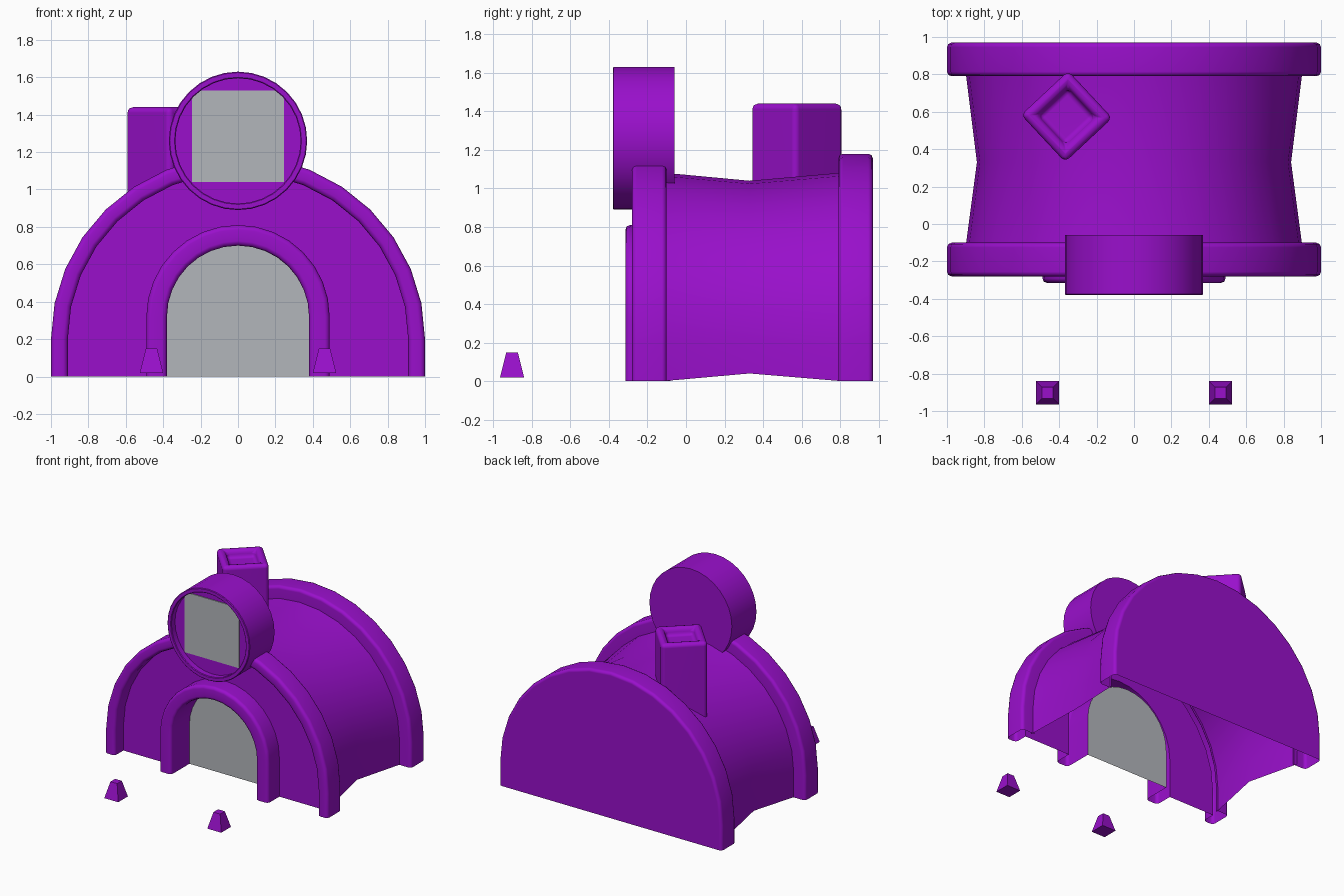
import bpy, bmesh, math
from mathutils import Matrix

if "Cube" in bpy.data.objects:
    bpy.data.objects.remove(bpy.data.objects["Cube"])


def material(name, color):
    m = bpy.data.materials.new(name)
    m.diffuse_color = (*color, 1)
    m.use_nodes = True
    m.node_tree.nodes["Principled BSDF"].inputs["Base Color"].default_value = m.diffuse_color
    return m


PURPLE = material("purple", (0.32, 0.005, 0.60))
GREY = material("grey", (0.45, 0.47, 0.50))


def finish(bm, name, angle=32, weighted=False):
    me = bpy.data.meshes.new(name)
    bm.to_mesh(me)
    bm.free()
    me.materials.append(PURPLE)
    me.materials.append(GREY)
    for p in me.polygons:
        p.use_smooth = True
    me.set_sharp_from_angle(angle=math.radians(angle))
    ob = bpy.data.objects.new(name, me)
    bpy.context.collection.objects.link(ob)
    if weighted:
        mod = ob.modifiers.new("flat_panels", 'WEIGHTED_NORMAL')
        mod.keep_sharp = True
    return ob


def arch(r, y, base=0.2, squash=0.98, foot=0.0):
    """Arch outline from the right foot over the top to the left foot."""
    arc = [(r * math.cos(math.pi * i / 16), y,
            base + r * squash * math.sin(math.pi * i / 16)) for i in range(17)]
    return [(r, y, foot)] + arc + [(-r, y, foot)]


def door_arch(r, y):
    return arch(r, y, 0.32, 1.0)


def circle(r, y, z, n=32):
    return [(r * math.cos(2 * math.pi * i / n), y,
             z + r * math.sin(2 * math.pi * i / n)) for i in range(n)]


def loft(bm, rings, closed=False, cap_start=False, cap_end=False):
    """Skin rings ordered from back to front, or outside to inside."""
    vs = [[bm.verts.new(p) for p in ring] for ring in rings]
    n = len(vs[0])
    for a, b in zip(vs, vs[1:]):
        for i in range(n if closed else n - 1):
            j = (i + 1) % n
            bm.faces.new((a[i], a[j], b[j], b[i]))
    if cap_start:
        bm.faces.new(vs[0][::-1])
    return bm.faces.new(vs[-1]) if cap_end else None


def rounded(r, y, dr, dy, s=0.025):
    """Profile points (radius, y) rounding a corner, from dr side to dy side."""
    k = s * 0.293
    return [(r + dr * s, y), (r + dr * k, y + dy * k), (r, y + dy * s)]


# Waisted tunnel body, open underneath
bm = bmesh.new()
loft(bm, [arch(0.9, 0.81),
          arch(0.84, 0.33, 0.22, 0.976, 0.04),
          arch(0.9, -0.12)])
finish(bm, "tunnel_body")

# Back wall with its rounded rim
bm = bmesh.new()
prof = (rounded(1, 0.97, -1, -1)
        + rounded(1, 0.79, -1, 1)[::-1] + [(0.88, 0.79)])
loft(bm, [arch(r, y) for r, y in prof], cap_start=True)
finish(bm, "back_wall", 50, True)

# Front rim, recessed wall, raised door frame and door in one skin
bm = bmesh.new()
rim = ([(0.88, -0.10)] + rounded(1, -0.10, -1, -1)
       + rounded(1, -0.28, -1, 1)[::-1]
       + rounded(0.91, -0.28, 1, 1) + [(0.91, -0.17)])
frame = ([(0.49, -0.17)] + rounded(0.49, -0.315, -1, 1)[::-1]
         + rounded(0.38, -0.315, 1, 1) + [(0.38, -0.08)])
door = loft(bm, [arch(r, y) for r, y in rim]
            + [door_arch(r, y) for r, y in frame], cap_end=True)
door.material_index = 1
finish(bm, "front_wall_and_door", 50, True)

# Round window drum with a recessed front
bm = bmesh.new()
ZW = 1.26
prof = [(0.37, -0.06), (0.37, -0.375), (0.365, -0.38), (0.34, -0.38),
        (0.335, -0.375), (0.335, -0.33)]
loft(bm, [circle(r, y, ZW) for r, y in prof], True, True, True)
finish(bm, "window_drum")

# Square window pane
bm = bmesh.new()
bmesh.ops.create_cube(bm, size=1, matrix=Matrix.Translation((0, -0.333, 1.285))
                      @ Matrix.Diagonal((0.49, 0.008, 0.49, 1)))
for f in bm.faces:
    f.material_index = 1
finish(bm, "window_pane")

# Chimney: a turned square post with rounded edges and a hollow top
bm = bmesh.new()
bmesh.ops.create_cube(bm, size=1, matrix=Matrix.Translation((-0.36, 0.575, 1.07))
                      @ Matrix.Rotation(math.radians(43), 4, 'Z')
                      @ Matrix.Diagonal((0.345, 0.345, 0.74, 1)))
top = max(bm.faces, key=lambda f: f.calc_center_median().z)
bmesh.ops.inset_region(bm, faces=[top], thickness=0.09)
hole_rim = list(top.edges)
floor = bmesh.ops.extrude_discrete_faces(bm, faces=[top])["faces"][0]
bmesh.ops.translate(bm, verts=floor.verts, vec=(0, 0, -0.06))
edges = [e for e in bm.edges
         if e.is_manifold and e.calc_face_angle(0) > 1
         and max(v.co.z for v in e.verts) > 1.3]
bmesh.ops.bevel(bm, geom=edges, offset=0.03, segments=3, affect='EDGES',
                profile=0.5, clamp_overlap=True)
finish(bm, "chimney", 50, True)

# Two small tapered path markers
for side, label in ((1, "right"), (-1, "left")):
    bm = bmesh.new()
    bmesh.ops.create_cone(bm, cap_ends=True, segments=4,
                          radius1=0.0625 * math.sqrt(2), radius2=0.03 * math.sqrt(2),
                          depth=0.13,
                          matrix=Matrix.Translation((side * 0.4625, -0.9025, 0.085))
                          @ Matrix.Rotation(math.pi / 4, 4, 'Z'))
    finish(bm, label + "_path_marker", 32)
